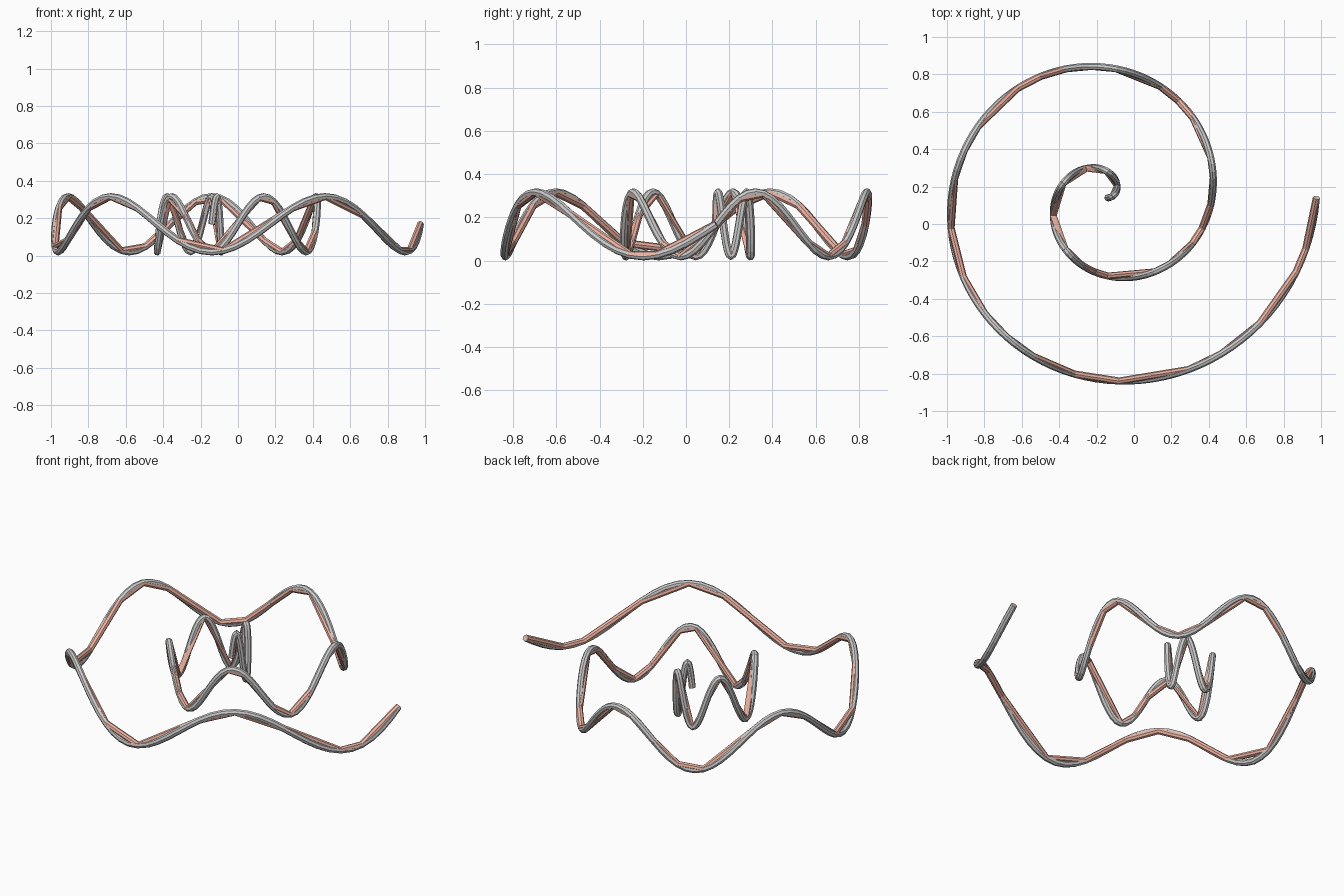
import bpy
from math import sin, cos, pi

if "Cube" in bpy.data.objects:
    bpy.data.objects.remove(bpy.data.objects["Cube"])

STEPS = 200            # samples over two full turns
R_MAX = 1.115
TUBE = 0.019


def wave_point(i):
    """Point on a flat spiral that waves up and down; i = 0 is the outer end."""
    t = 1 - i / STEPS
    a = 4 * pi * t
    r = R_MAX * t
    return (-0.14 + r * cos(a), 0.14 + r * sin(a), 0.1675 + 0.148 * sin(5 * a))


def tube(name, indices, color=None):
    cu = bpy.data.curves.new(name, 'CURVE')
    cu.dimensions = '3D'
    cu.bevel_depth = TUBE
    cu.bevel_resolution = 2
    cu.use_fill_caps = True
    sp = cu.splines.new('POLY')
    sp.points.add(len(indices) - 1)
    for p, i in zip(sp.points, indices):
        p.co = (*wave_point(i), 1)
    sp.use_smooth = False
    ob = bpy.data.objects.new(name, cu)
    bpy.context.collection.objects.link(ob)
    if color:
        mat = bpy.data.materials.new(name + "_colour")
        mat.diffuse_color = color
        mat.use_nodes = True
        mat.node_tree.nodes["Principled BSDF"].inputs["Base Color"].default_value = mat.diffuse_color
        cu.materials.append(mat)
    bpy.ops.object.select_all(action='DESELECT')
    ob.select_set(True)
    bpy.context.view_layer.objects.active = ob
    bpy.ops.object.convert(target='MESH')


# fine spiral, every sample
tube("fine_spiral", list(range(STEPS + 1)))

# simplified spiral, only the samples that keep the overall shape
KEPT = [0, 4, 6, 11, 15, 18, 24, 28, 32, 35, 38, 42, 47, 52, 55, 58, 64, 67,
        70, 73, 76, 82, 85, 88, 94, 97, 101, 105, 108, 113, 116, 125, 128,
        131, 136, 145, 155, 165, 174, 185, 195, 200]
tube("simplified_spiral", KEPT, (0.85, 0.45, 0.36, 1))
